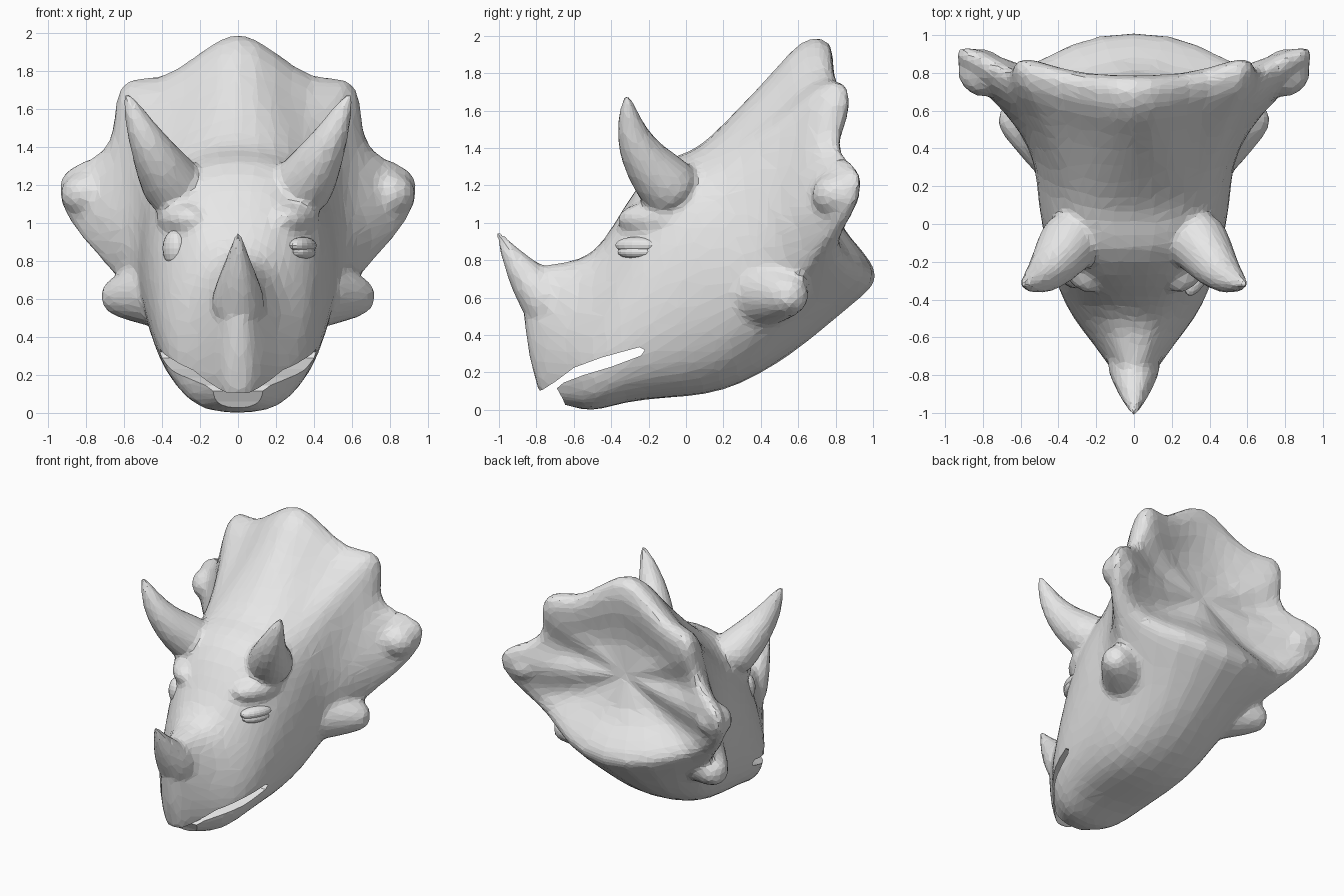
import bpy
import bmesh
import math
from mathutils import Vector, Matrix

cube = bpy.data.objects.get("Cube")
if cube:
    bpy.data.objects.remove(cube)

grey = bpy.data.materials.new("clay_grey")
grey.use_nodes = True
COLOUR = (0.8, 0.8, 0.8, 1)
grey.diffuse_color = COLOUR
grey.node_tree.nodes["Principled BSDF"].inputs["Base Color"].default_value = COLOUR


def skin(name, rings):
    """Closed tube through rings that all have the same point count."""
    n = len(rings[0])
    bm = bmesh.new()
    loops = [[bm.verts.new(p) for p in ring] for ring in rings]
    for lower, upper in zip(loops, loops[1:]):
        for i in range(n):
            j = (i + 1) % n
            bm.faces.new((lower[i], lower[j], upper[j], upper[i]))
    bm.faces.new(loops[0])
    bm.faces.new(loops[-1])
    bmesh.ops.recalc_face_normals(bm, faces=bm.faces)
    mesh = bpy.data.meshes.new(name)
    bm.to_mesh(mesh)
    bm.free()
    mesh.materials.append(grey)
    obj = bpy.data.objects.new(name, mesh)
    bpy.context.collection.objects.link(obj)
    return obj


def horn(name, path, side=1, sides=14):
    """Tapered curved horn; each path entry is x, y, z, radius."""
    rings = []
    for k, (x, y, z, radius) in enumerate(path):
        before = Vector(path[max(k - 1, 0)][:3])
        after = Vector(path[min(k + 1, len(path) - 1)][:3])
        turn = (after - before).to_track_quat('Z', 'Y')
        ring = [Vector((x, y, z)) + turn @ Vector((radius * math.cos(a), radius * math.sin(a), 0))
                for a in (math.tau * i / sides for i in range(sides))]
        rings.append([Vector((p.x * side, p.y, p.z)) for p in ring])
    return skin(name, rings)


def ellipsoid(name, centre, size, turn):
    bpy.ops.mesh.primitive_uv_sphere_add(segments=16, ring_count=10, radius=1)
    obj = bpy.context.object
    obj.name = name
    obj.data.materials.append(grey)
    obj.matrix_world = (Matrix.Translation(centre) @ Matrix.Rotation(turn, 4, 'Z')
                        @ Matrix.Diagonal((*size, 1)))
    return obj


# Scalloped frill outline: width fraction, distance from top to bottom, shift in y
FAN = [(0, 0, 0), (.2, .09, -.02), (.42, .215, -.02), (.63, .18, .05), (.69, .28, .03),
       (.69, .43, -.09), (.8, .51, -.06), (1, .54, .02), (1.02, .66, .0),
       (.86, .8, -.15), (.66, .89, -.22), (.38, .965, -.06), (0, 1, 0)]

# Head sections: top y, top z, bottom y, bottom z, half width, frill blend, taper
SECTIONS = [
    (-.90, .60, -.80, .06, .06, 0, .3),
    (-.83, .77, -.72, .04, .15, 0, .4),
    (-.66, .79, -.60, .01, .27, 0, .4),
    (-.50, .82, -.50, -.02, .39, 0, .38),
    (-.38, 1.0, -.33, .04, .47, 0, .32),
    (-.28, 1.18, -.10, .06, .50, 0, .2),
    (-.13, 1.35, .10, .07, .51, 0, .08),
    (.02, 1.38, .30, .13, .52, .05, 0),
    (.13, 1.47, .48, .23, .54, .2, 0),
    (.30, 1.66, .65, .34, .63, .5, 0),
    (.48, 1.86, .84, .49, .80, .85, 0),
    (.61, 2.04, .98, .60, .95, 1, 0),
    (.80, 2.05, 1.07, .69, .95, 1, 0),
    (.79, 1.76, .97, .84, .76, .9, 0),
    (.70, 1.5, .80, 1.0, .42, .3, 0),
]


def head_ring(ty, tz, by, bz, width, blend, taper):
    half = []
    for i, (fan_u, fan_s, shift) in enumerate(FAN):
        a = math.pi * i / (len(FAN) - 1)
        s = (1 - math.cos(a)) / 2
        u = max(math.sin(a), 0) ** .65 * (1 - taper * (1 - s))
        u += (fan_u - u) * blend
        s += (fan_s - s) * blend
        y = ty + (by - ty) * s + shift * blend
        half.append(Vector((u * width, y, tz + (bz - tz) * s)))
    half[0].x = half[-1].x = 0
    return half + [Vector((-p.x, p.y, p.z)) for p in half[-2:0:-1]]


head = skin("horned_head", [head_ring(*s) for s in SECTIONS])

# Horns, cheek spikes, brow ridges and frill knobs, blended into the head below
parts = [horn("nose_horn", [(0, -.71, .52, .15), (0, -.76, .61, .145), (0, -.83, .68, .115),
                            (0, -.89, .76, .085), (0, -.95, .85, .05), (0, -1.015, .965, .012)])]
for side, label in ((1, "left_"), (-1, "right_")):
    parts.append(horn(label + "brow_horn", [
        (.30, -.04, 1.14, .18), (.36, -.12, 1.22, .165), (.42, -.21, 1.32, .135),
        (.485, -.28, 1.44, .1), (.545, -.31, 1.57, .062), (.595, -.32, 1.70, .012)], side))
    parts.append(horn(label + "cheek_spike", [
        (.28, .32, .63, .23), (.42, .43, .63, .2), (.55, .51, .62, .155),
        (.65, .57, .61, .11), (.71, .60, .61, .065)], side, 10))
    parts.append(ellipsoid(label + "brow_ridge", (side * .30, -.18, 1.02),
                           (.11, .21, .09), -.45 * side))
    parts.append(ellipsoid(label + "upper_knob", (side * .53, .75, 1.58), (.09, .11, .15), 0))
    parts.append(ellipsoid(label + "side_knob", (side * .80, .80, 1.15), (.14, .13, .12), .5 * side))

bpy.ops.object.select_all(action='DESELECT')
for obj in parts + [head]:
    obj.select_set(True)
bpy.context.view_layer.objects.active = head
bpy.ops.object.join()

rounding = head.modifiers.new("rounding", 'SUBSURF')
rounding.levels = rounding.render_levels = 1
blend = head.modifiers.new("blend", 'REMESH')
blend.mode = 'VOXEL'
blend.voxel_size = .022
soften = head.modifiers.new("soften", 'SMOOTH')
soften.factor = .5
soften.iterations = 7
facets = head.modifiers.new("facets", 'DECIMATE')
facets.ratio = .09

# Mouth opening between beak and lower jaw
MOUTH = [(-.99, .09), (-.77, .105), (-.7, .15), (-.6, .225), (-.45, .28), (-.25, .335),
         (-.22, .32), (-.24, .29), (-.4, .23), (-.55, .185), (-.655, .145), (-.69, .115),
         (-.66, .06), (-.6, -.08), (-.99, -.08)]
cutter = skin("mouth_cutter", [[(x, y, z) for y, z in MOUTH] for x in (-1, 1)])
cutter.hide_render = True
cutter.display_type = 'WIRE'
cut = head.modifiers.new("mouth", 'BOOLEAN')
cut.operation = 'DIFFERENCE'
cut.solver = 'EXACT'
cut.object = cutter

# Closed left eye made of two lids, and a plain oval right eye
ellipsoid("left_upper_lid", (.34, -.265, .88), (.055, .125, .045), -.45)
ellipsoid("left_lower_lid", (.34, -.265, .845), (.055, .11, .04), -.45)
ellipsoid("right_eye", (-.335, -.27, .865), (.055, .075, .095), .6)
